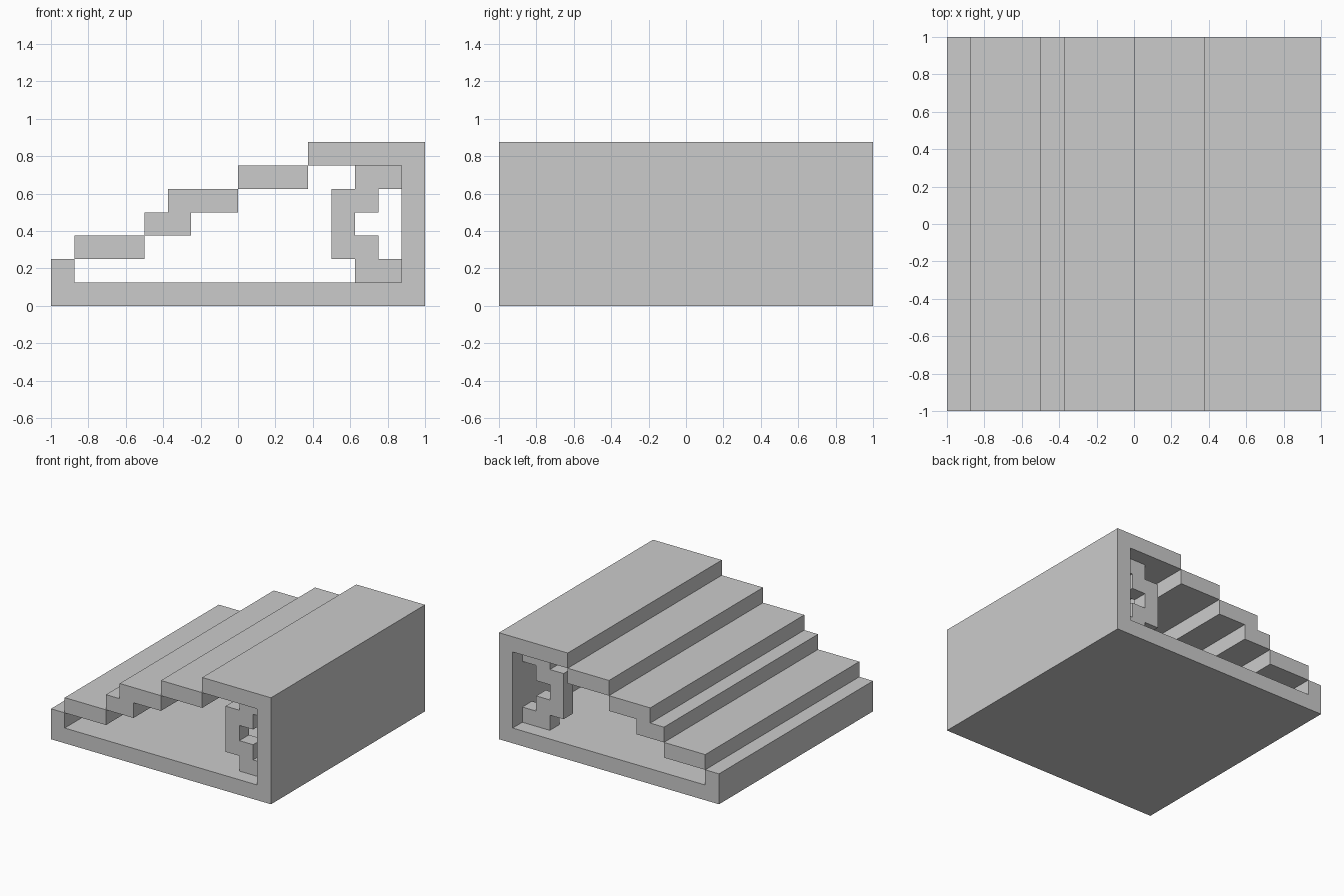
import bpy, bmesh

if "Cube" in bpy.data.objects:
    bpy.data.objects.remove(bpy.data.objects["Cube"])

U = 0.125  # module size: every part sits on this grid


def extrude_profile(name, points, y0, y1):
    """Extrude a front-view (x, z) outline, given in modules, from y0 to y1."""
    bm = bmesh.new()
    face = bm.faces.new([bm.verts.new((x * U, y0, z * U)) for x, z in points])
    geo = bmesh.ops.extrude_face_region(bm, geom=[face])["geom"]
    verts = [g for g in geo if isinstance(g, bmesh.types.BMVert)]
    bmesh.ops.translate(bm, vec=(0, y1 - y0, 0), verts=verts)
    bmesh.ops.recalc_face_normals(bm, faces=bm.faces[:])
    mesh = bpy.data.meshes.new(name)
    bm.to_mesh(mesh)
    bm.free()
    obj = bpy.data.objects.new(name, mesh)
    bpy.context.collection.objects.link(obj)
    return obj


def rect(x0, x1, z0, z1):
    return [(x0, z0), (x1, z0), (x1, z1), (x0, z1)]


# Outer frame: front lip, floor, back wall and top slab in one outline
frame = [(-8, 0), (8, 0), (8, 7), (3, 7), (3, 6), (7, 6), (7, 1), (-7, 1), (-7, 2), (-8, 2)]
extrude_profile("frame", frame, -1, 1)

# Stepped treads across the full width
extrude_profile("lower_tread", rect(-7, -4, 2, 3), -1, 1)
middle = [(-4, 3), (-2, 3), (-2, 4), (0, 4), (0, 5), (-3, 5), (-3, 4), (-4, 4)]
extrude_profile("middle_tread", middle, -1, 1)
extrude_profile("upper_tread", rect(0, 3, 5, 6), -1, 1)

# Curved brackets, set in one module from each open side
bracket = [(5, 1), (7, 1), (7, 2), (6, 2), (6, 3), (5, 3), (5, 4), (6, 4),
           (6, 5), (7, 5), (7, 6), (5, 6), (5, 5), (4, 5), (4, 2), (5, 2)]
for side, y0 in (("front", -7 * U), ("back", 6 * U)):
    extrude_profile(side + "_bracket", bracket, y0, y0 + U)
